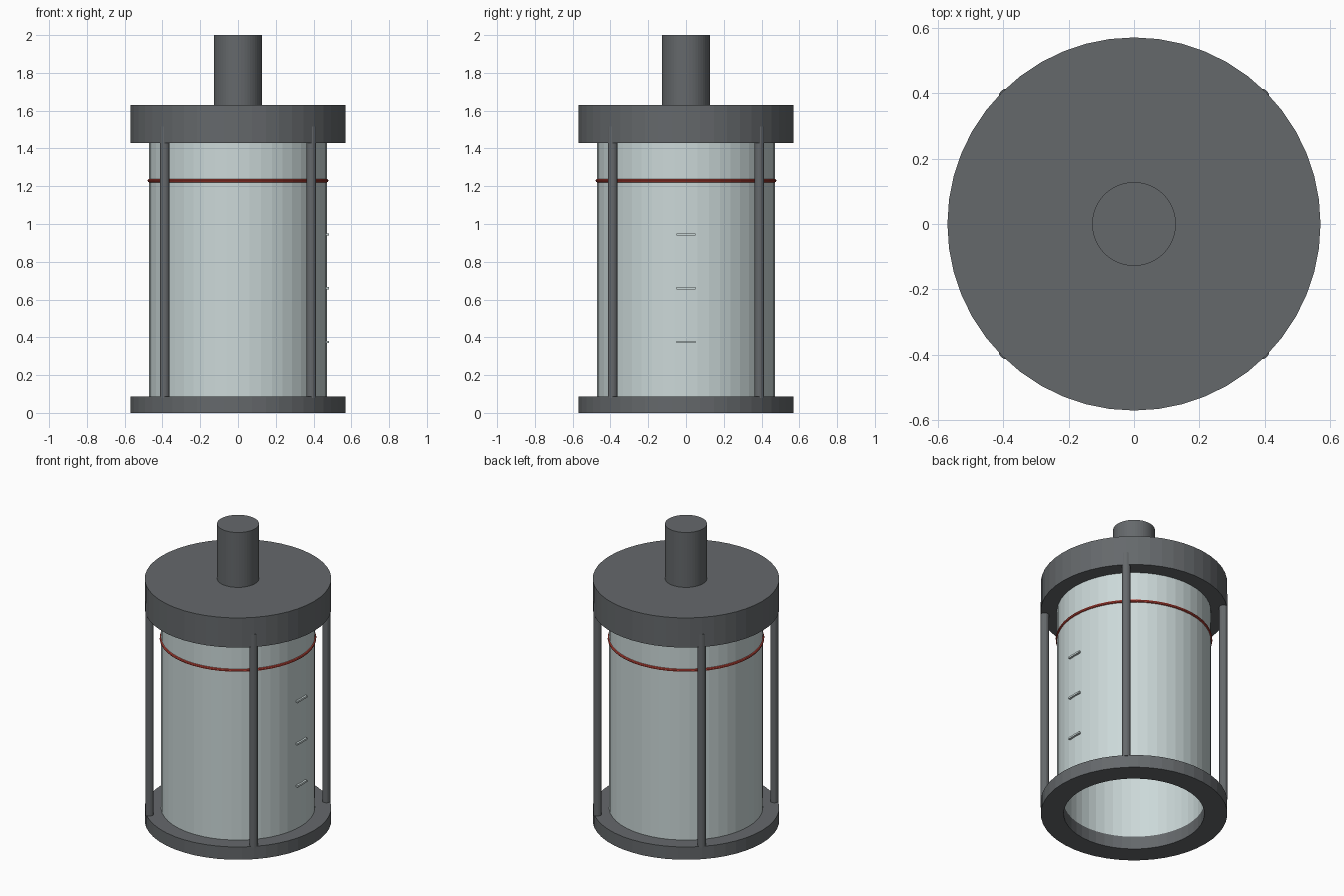
import bpy
import math

if "Cube" in bpy.data.objects:
    bpy.data.objects.remove(bpy.data.objects["Cube"])

SEG = 48


def make_material(name, rgb):
    m = bpy.data.materials.new(name)
    m.diffuse_color = (*rgb, 1)
    m.use_nodes = True
    m.node_tree.nodes["Principled BSDF"].inputs["Base Color"].default_value = m.diffuse_color
    return m


GREY = make_material("dark_grey", (0.13, 0.14, 0.148))
GLASS = make_material("pale_glass", (0.60, 0.69, 0.69))
RED = make_material("red", (0.55, 0.065, 0.045))


def finish(name, mat):
    ob = bpy.context.object
    ob.name = name
    ob.data.materials.append(mat)
    return ob


def cylinder(name, r, z0, z1, mat, x=0, y=0, seg=SEG):
    bpy.ops.mesh.primitive_cylinder_add(vertices=seg, radius=r, depth=z1 - z0,
                                        location=(x, y, (z0 + z1) / 2))
    return finish(name, mat)


def tube(name, r_in, r_out, z0, z1, mat):
    """Hollow ring: a rectangular section revolved around z."""
    section = [(r_out, z0), (r_out, z1), (r_in, z1), (r_in, z0)]
    verts, faces = [], []
    for i in range(SEG):
        a = 2 * math.pi * i / SEG
        verts += [(r * math.sin(a), r * math.cos(a), z) for r, z in section]
        j = (i + 1) % SEG
        for k in range(4):
            n = (k + 1) % 4
            faces.append((4 * i + k, 4 * i + n, 4 * j + n, 4 * j + k))
    me = bpy.data.meshes.new(name)
    me.from_pydata(verts, [], faces)
    ob = bpy.data.objects.new(name, me)
    bpy.context.collection.objects.link(ob)
    me.materials.append(mat)
    return ob


# Frame: open base ring, collar ring, cap and shaft
tube("base_ring", 0.43, 0.57, 0, 0.086, GREY)
tube("collar_ring", 0.43, 0.57, 1.43, 1.516, GREY)
cylinder("cap", 0.57, 1.516, 1.63, GREY)
cylinder("shaft", 0.128, 1.63, 2.0, GREY)

# Clear barrel, open at the bottom
tube("barrel", 0.43, 0.47, 0.086, 1.43, GLASS)

# Four tie rods
for sx in (-1, 1):
    for sy in (-1, 1):
        cylinder("tie_rod", 0.026, 0.08, 1.516, GREY, sx * 0.388, sy * 0.388, 16)

# Red level ring around the barrel
bpy.ops.mesh.primitive_torus_add(major_radius=0.47, minor_radius=0.009,
                                 major_segments=SEG, minor_segments=8,
                                 location=(0, 0, 1.23))
finish("level_ring", RED)

# Measuring marks on the right side
for z in (0.375, 0.66, 0.945):
    bpy.ops.mesh.primitive_cube_add(size=1, location=(0.473, 0, z))
    mark = finish("measuring_mark", GLASS)
    mark.scale = (0.018, 0.1, 0.012)
